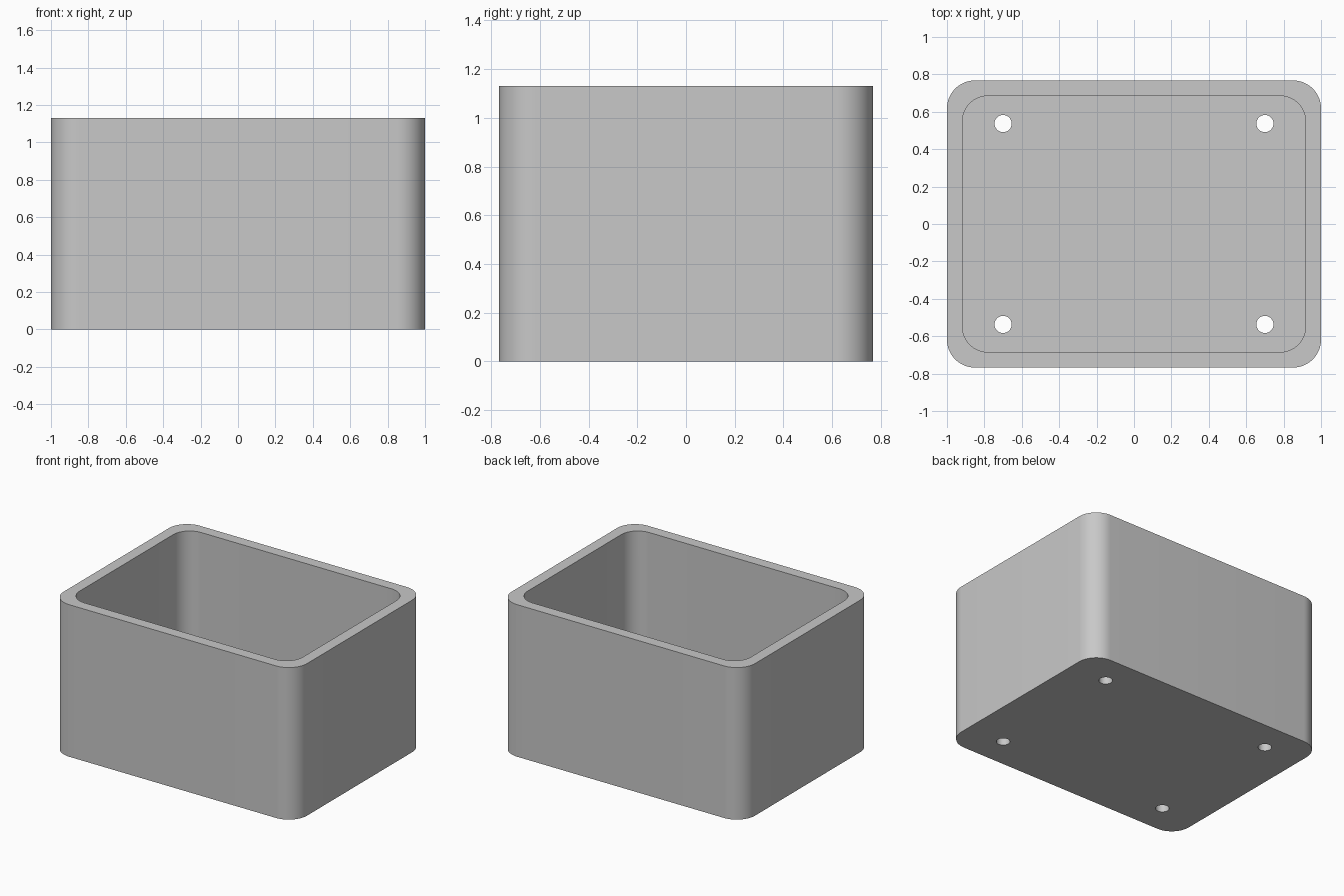
import bpy
import bmesh
from math import cos, sin, pi, radians

if "Cube" in bpy.data.objects:
    bpy.data.objects.remove(bpy.data.objects["Cube"], do_unlink=True)

WIDTH, DEPTH, HEIGHT = 2.0, 1.535, 1.13
WALL, FLOOR = 0.083, 0.083
CORNER, INNER_CORNER = 0.15, 0.135
HOLE_X, HOLE_Y, HOLE_RADIUS = 0.70, 0.537, 0.046

grey = bpy.data.materials.new("plain grey")
grey.use_nodes = True
colour = (0.58, 0.58, 0.58, 1)
grey.diffuse_color = colour
grey.node_tree.nodes["Principled BSDF"].inputs["Base Color"].default_value = colour


def rounded_outline(width, depth, radius, steps=16):
    """Counter-clockwise rectangle with round corners."""
    points = []
    for quarter, (sx, sy) in enumerate([(1, 1), (-1, 1), (-1, -1), (1, -1)]):
        for i in range(steps + 1):
            a = (quarter + i / steps) * pi / 2
            points.append((sx * (width / 2 - radius) + radius * cos(a),
                           sy * (depth / 2 - radius) + radius * sin(a)))
    return points


def circle_outline(x, y, radius, sides=32):
    return [(x + radius * cos(2 * pi * i / sides),
             y + radius * sin(2 * pi * i / sides)) for i in range(sides)]


def prism(name, outline, bottom, top):
    """Solid raised from a flat outline."""
    bm = bmesh.new()
    base = bm.faces.new([bm.verts.new((x, y, bottom)) for x, y in outline])
    raised = bmesh.ops.extrude_face_region(bm, geom=[base], use_keep_orig=True)
    verts = [g for g in raised["geom"] if isinstance(g, bmesh.types.BMVert)]
    bmesh.ops.translate(bm, verts=verts, vec=(0, 0, top - bottom))
    bmesh.ops.recalc_face_normals(bm, faces=bm.faces)
    mesh = bpy.data.meshes.new(name)
    bm.to_mesh(mesh)
    bm.free()
    mesh.materials.append(grey)
    obj = bpy.data.objects.new(name, mesh)
    bpy.context.collection.objects.link(obj)
    return obj


def cut(target, cutter):
    """Subtract the cutter, then discard it."""
    cutter.hide_render = True
    bpy.ops.object.select_all(action="DESELECT")
    bpy.context.view_layer.objects.active = target
    target.select_set(True)
    mod = target.modifiers.new("cut", "BOOLEAN")
    mod.operation = "DIFFERENCE"
    mod.solver = "EXACT"
    mod.object = cutter
    bpy.ops.object.modifier_apply(modifier=mod.name)
    bpy.data.objects.remove(cutter, do_unlink=True)


# Outer body
box = prism("open_box", rounded_outline(WIDTH, DEPTH, CORNER), 0, HEIGHT)

# Hollow interior
cavity = rounded_outline(WIDTH - 2 * WALL, DEPTH - 2 * WALL, INNER_CORNER)
cut(box, prism("cavity_cutter", cavity, FLOOR, HEIGHT + 0.1))

# Four holes through the floor
for sx in (-1, 1):
    for sy in (-1, 1):
        hole = circle_outline(sx * HOLE_X, sy * HOLE_Y, HOLE_RADIUS)
        cut(box, prism("hole_cutter", hole, -0.1, FLOOR + 0.1))

# Round corners smooth, rims sharp
bpy.ops.object.select_all(action="DESELECT")
bpy.context.view_layer.objects.active = box
box.select_set(True)
bpy.ops.object.shade_smooth_by_angle(angle=radians(30))
